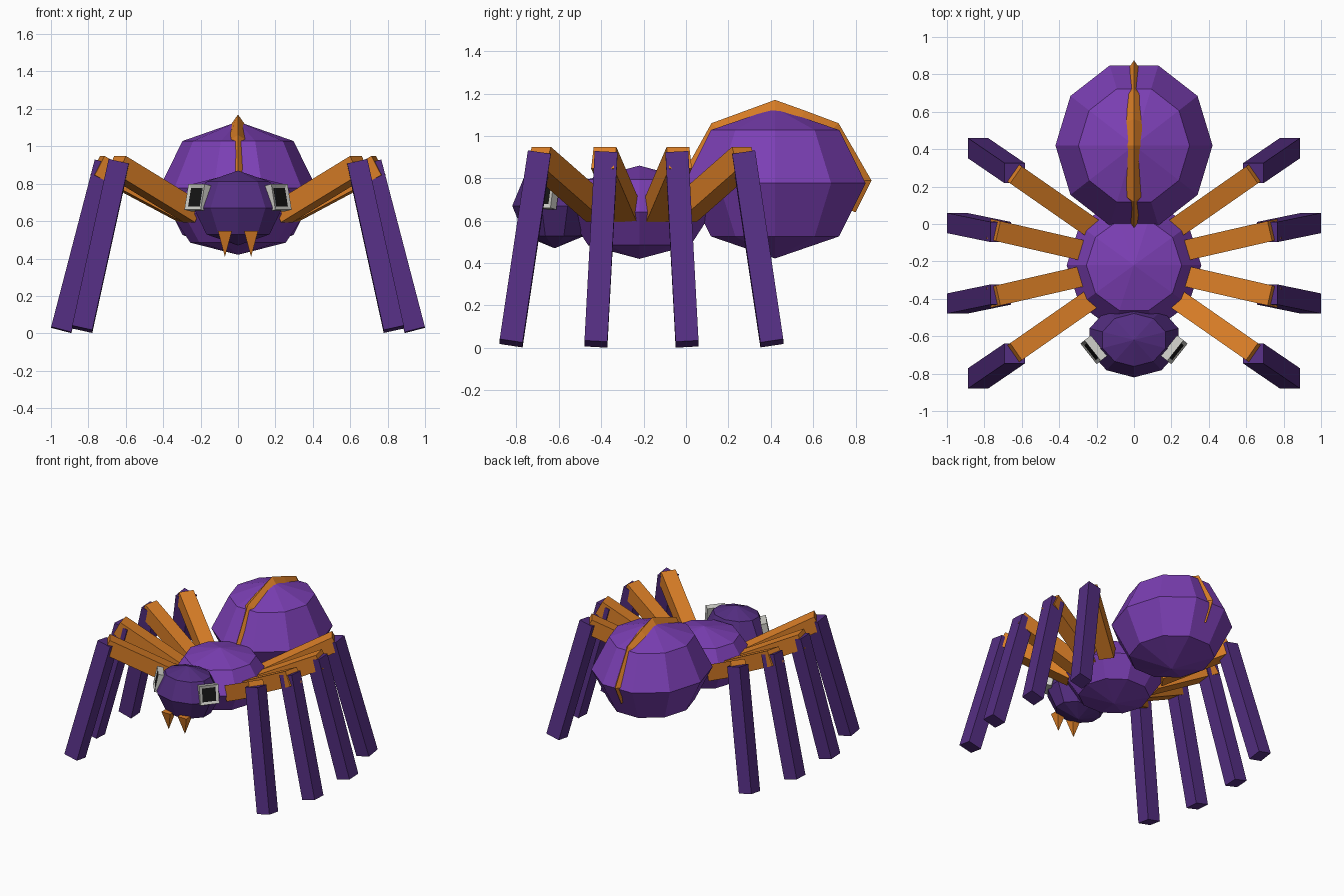
import bpy, bmesh, math
from mathutils import Vector, Matrix

if "Cube" in bpy.data.objects:
    bpy.data.objects.remove(bpy.data.objects["Cube"])


def material(name, rgb):
    m = bpy.data.materials.new(name)
    m.diffuse_color = (*rgb, 1)
    m.use_nodes = True
    m.node_tree.nodes["Principled BSDF"].inputs["Base Color"].default_value = m.diffuse_color
    return m


PURPLE = material("purple", (0.20, 0.05, 0.46))
DARK = material("dark purple", (0.088, 0.027, 0.22))
ORANGE = material("orange", (0.70, 0.21, 0.02))
GREY = material("light grey", (0.62, 0.62, 0.58))
BLACK = material("black", (0.008, 0.008, 0.008))


def finish(name, bm, mat):
    bmesh.ops.recalc_face_normals(bm, faces=bm.faces)
    me = bpy.data.meshes.new(name)
    bm.to_mesh(me)
    bm.free()
    me.materials.append(mat)
    ob = bpy.data.objects.new(name, me)
    bpy.context.collection.objects.link(ob)
    return ob


def loft(name, sections, mat):
    """Skin between cross-sections with equal point counts, closed by end caps."""
    bm = bmesh.new()
    rows = [[bm.verts.new(p) for p in s] for s in sections]
    n = len(rows[0])
    for a, b in zip(rows, rows[1:]):
        for i in range(n):
            j = (i + 1) % n
            bm.faces.new((a[i], a[j], b[j], b[i]))
    bm.faces.new(rows[0])
    bm.faces.new(rows[-1])
    return finish(name, bm, mat)


def faceted_ball(name, centre, radii, start, mat):
    """Ten-sided ball with three rings and a point at each pole."""
    bm = bmesh.new()
    c, r = Vector(centre), Vector(radii)

    def vert(lat, lon):
        d = Vector((math.cos(lat) * math.cos(lon), math.cos(lat) * math.sin(lon), math.sin(lat)))
        return bm.verts.new(c + d * r)

    def vert_scaled(lat, lon):
        return bm.verts.new(c + Vector((math.cos(lat) * math.cos(lon) * r.x,
                                        math.cos(lat) * math.sin(lon) * r.y,
                                        math.sin(lat) * r.z)))

    rings = [[vert_scaled(k * math.pi / 4, start + i * math.tau / 10) for i in range(10)]
             for k in (-1, 0, 1)]
    low = bm.verts.new(c - Vector((0, 0, r.z)))
    high = bm.verts.new(c + Vector((0, 0, r.z)))
    for i in range(10):
        j = (i + 1) % 10
        for a, b in zip(rings, rings[1:]):
            bm.faces.new((a[i], a[j], b[j], b[i]))
        bm.faces.new((low, rings[0][j], rings[0][i]))
        bm.faces.new((high, rings[2][i], rings[2][j]))
    return finish(name, bm, mat)


def beam(name, a, b, width, height, mat):
    """Square-ended bar from a to b, kept level across its width."""
    a, b = Vector(a), Vector(b)
    axis = (b - a).normalized()
    side = axis.cross(Vector((0, 0, 1))).normalized() * width / 2
    up = side.normalized().cross(axis) * height / 2
    corners = (side + up, side - up, -side - up, -side + up)
    return loft(name, [[p + c for c in corners] for p in (a, b)], mat)


def leaning_post(name, a, b, size, mat):
    """Post with sides facing x and y, its ends cut square to the lean."""
    a, b = Vector(a), Vector(b)
    d = b - a
    h = size / 2
    corners = [Vector((x, y, -(d.x * x + d.y * y) / d.z))
               for x, y in ((-h, -h), (h, -h), (h, h), (-h, h))]
    return loft(name, [[p + c for c in corners] for p in (a, b)], mat)


# Body
faceted_ball("abdomen", (0, 0.42, 0.777), (0.42, 0.45, 0.355), 0, PURPLE)
faceted_ball("thorax", (0, -0.22, 0.64), (0.36, 0.36, 0.22), 0, PURPLE)
faceted_ball("head", (0, -0.62, 0.67), (0.25, 0.20, 0.20), math.pi / 2, DARK)

# Ridge stripe over the abdomen: y, z of the crest and half width
crest = [(0.04, 0.64, 0.005), (-0.03, 0.79, 0.03), (0.12, 1.06, 0.057), (0.42, 1.17, 0.035),
         (0.56, 1.12, 0.058), (0.72, 1.06, 0.042), (0.875, 0.79, 0.035), (0.80, 0.64, 0.005)]
sections = []
for y, z, w in crest:
    inward = (Vector((0, 0.42, 0.777)) - Vector((0, y, z))).normalized()
    base = Vector((0, y, z)) + inward * 0.05
    sections.append([Vector((0, y, z)), base + Vector((w, 0, 0)), base - Vector((w, 0, 0))])
loft("back_stripe", sections, ORANGE)

# Leg layout: hip, knee end of the upper bar, post top, foot (fore-aft mirrored about y = -0.21)
layout = {
    "outer": ((0.24, 0.20, 0.645), (0.652, 0.487, 0.897), (0.638, 0.482, 0.912), (0.833, 0.615, 0.022)),
    "middle": ((0.28, 0.07, 0.645), (0.752, 0.178, 0.897), (0.712, 0.167, 0.912), (0.945, 0.215, 0.018)),
}
for sx, side in ((1, "right"), (-1, "left")):
    for sy, end in ((-1, "front"), (1, "back")):
        for kind, pts in layout.items():
            hip, knee, top, foot = [(x * sx, -0.21 + y * sy, z) for x, y, z in pts]
            tag = f"{end}_{kind}_{side}"
            beam("upper_leg_" + tag, hip, knee, 0.11, 0.115, ORANGE)
            leaning_post("lower_leg_" + tag, foot, top, 0.108, DARK)

    # Fang: inverted four-sided spike
    bm = bmesh.new()
    bmesh.ops.create_cone(bm, cap_ends=True, segments=4, radius1=0.0, radius2=0.053, depth=0.14,
                          matrix=Matrix.Translation((0.07 * sx, -0.755, 0.478))
                          @ Matrix.Rotation(math.pi / 4, 4, 'Z'))
    bmesh.ops.remove_doubles(bm, verts=bm.verts, dist=1e-5)
    finish("fang_" + side, bm, ORANGE)

    # Eye: square plate facing outward and slightly up, with a recessed dark middle
    normal = Vector((0.77 * sx, -0.61, 0.2)).normalized()
    across = Vector((0, 0, 1)).cross(normal).normalized()
    up = normal.cross(across)
    centre = Vector((0.215 * sx, -0.672, 0.725))
    frame = Matrix((across, up, normal)).transposed().to_4x4()
    frame.translation = centre
    bm = bmesh.new()
    bmesh.ops.create_cube(bm, size=1, matrix=Matrix.Diagonal((0.14, 0.14, 0.045, 1)))
    front = max(bm.faces, key=lambda f: f.calc_center_median().z)
    bmesh.ops.inset_region(bm, faces=[front], thickness=0.028, depth=-0.006)
    front.material_index = 1
    bm.transform(frame)
    finish("eye_" + side, bm, GREY).data.materials.append(BLACK)
